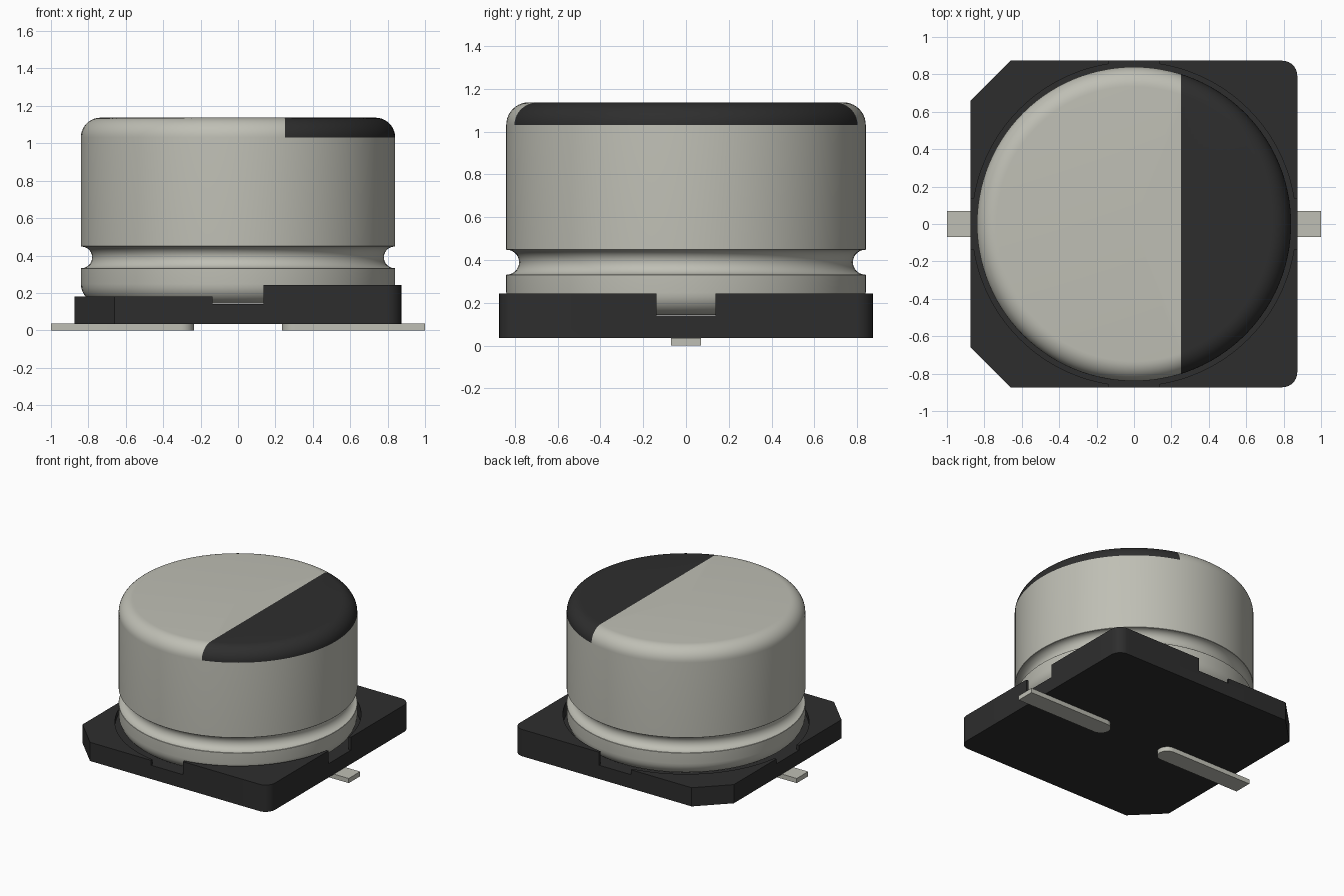
import bpy, bmesh
from math import sin, cos, pi, radians

cube = bpy.data.objects.get("Cube")
if cube:
    bpy.data.objects.remove(cube, do_unlink=True)


def material(name, rgb):
    m = bpy.data.materials.new(name)
    m.use_nodes = True
    m.diffuse_color = (*rgb, 1)
    m.node_tree.nodes["Principled BSDF"].inputs["Base Color"].default_value = (*rgb, 1)
    return m


METAL = material("warm grey metal", (0.52, 0.52, 0.46))
BLACK = material("black plastic", (0.027, 0.027, 0.027))


def finish(name, bm, *mats):
    bmesh.ops.recalc_face_normals(bm, faces=bm.faces)
    me = bpy.data.meshes.new(name)
    bm.to_mesh(me)
    bm.free()
    for m in mats:
        me.materials.append(m)
    ob = bpy.data.objects.new(name, me)
    bpy.context.collection.objects.link(ob)
    return ob


def smooth(ob, angle=30):
    bpy.ops.object.select_all(action="DESELECT")
    ob.select_set(True)
    bpy.context.view_layer.objects.active = ob
    bpy.ops.object.shade_smooth_by_angle(angle=radians(angle))


def arc(cx, cy, r, start, end, n):
    """Points on an arc, angles in degrees."""
    angles = [radians(start + (end - start) * i / n) for i in range(n + 1)]
    return [(cx + r * cos(a), cy + r * sin(a)) for a in angles]


def prism(name, outline, z0, z1, mat):
    bm = bmesh.new()
    face = bm.faces.new([bm.verts.new((x, y, z0)) for x, y in outline])
    ext = bmesh.ops.extrude_face_region(bm, geom=[face])
    top = [v for v in ext["geom"] if isinstance(v, bmesh.types.BMVert)]
    bmesh.ops.translate(bm, verts=top, vec=(0, 0, z1 - z0))
    return finish(name, bm, mat)


def rect(x0, x1, y0, y1):
    return [(x0, y0), (x1, y0), (x1, y1), (x0, y1)]


def cut(target, cutter):
    """Subtract the cutter, then discard it."""
    cutter.hide_render = True
    mod = target.modifiers.new("cut", "BOOLEAN")
    mod.operation, mod.solver, mod.object = "DIFFERENCE", "EXACT", cutter
    bpy.ops.object.select_all(action="DESELECT")
    target.select_set(True)
    bpy.context.view_layer.objects.active = target
    bpy.ops.object.modifier_apply(modifier=mod.name)
    bpy.data.objects.remove(cutter, do_unlink=True)


# Base plate: two rounded corners on +x, two chamfered corners on -x
W, R, C = 0.873, 0.08, 0.66
outline = (arc(W - R, -W + R, R, -90, 0, 8) + arc(W - R, W - R, R, 0, 90, 8)
           + [(-C, W), (-W, C), (-W, -C), (-C, -W)])
base = prism("base_plate", outline, 0.035, 0.243, BLACK)

# Lower -x half, cross-shaped notches and the round seat for the can
FLOOR, N = 0.142, 0.137
cut(base, prism("low_side_cutter", rect(-2, 0, -2, 2), 0.18, 1, BLACK))
cut(base, prism("front_back_notch_cutter", rect(-N, N, -2, 2), FLOOR, 1, BLACK))
cut(base, prism("side_notch_cutter", rect(-2, 2, -N, N), FLOOR, 1, BLACK))
cut(base, prism("seat_cutter", arc(0, 0, 0.866, 0, 357.5, 143), FLOOR, 1, BLACK))
smooth(base)

# Can: lathed profile with rounded ends and a rolled groove
RAD, TOP, F = 0.84, 1.137, 0.105
bottom = FLOOR + 0.001
profile = ([(0, bottom)]
           + arc(RAD - F, bottom + F, F, -90, 0, 8)
           + [(RAD, 0.33)]
           + arc(RAD - 0.002, 0.39, 0.058, 270, 90, 14)
           + [(RAD, 0.45)]
           + arc(RAD - F, TOP - F, F, 0, 90, 10)
           + [(0, TOP)])
bm = bmesh.new()
verts = [bm.verts.new((r, 0, z)) for r, z in profile]
edges = [bm.edges.new(pair) for pair in zip(verts, verts[1:])]
bmesh.ops.spin(bm, geom=verts + edges, cent=(0, 0, 0), axis=(0, 0, 1),
               angle=2 * pi, steps=112)
bmesh.ops.remove_doubles(bm, verts=bm.verts, dist=0.0005)

# Polarity mark: the top and its rounded rim beyond a straight line
MARK = 0.25
cap = [f for f in bm.faces if f.calc_center_median().z > TOP - F]
geom = set(cap) | {e for f in cap for e in f.edges} | {v for f in cap for v in f.verts}
bmesh.ops.bisect_plane(bm, geom=list(geom), dist=1e-5,
                       plane_co=(MARK, 0, 0), plane_no=(1, 0, 0))
for f in bm.faces:
    c = f.calc_center_median()
    if c.x > MARK and c.z > TOP - F:
        f.material_index = 1
can = finish("can", bm, METAL, BLACK)
smooth(can)

# Flat leads with rounded inner ends
for side, name in ((1, "left_lead"), (-1, "right_lead")):
    shape = [(1, -0.07), (1, 0.07)] + arc(0.305, 0, 0.07, 90, 270, 12)
    lead = prism(name, [(side * x, y) for x, y in shape], 0, 0.036, METAL)
    smooth(lead)
